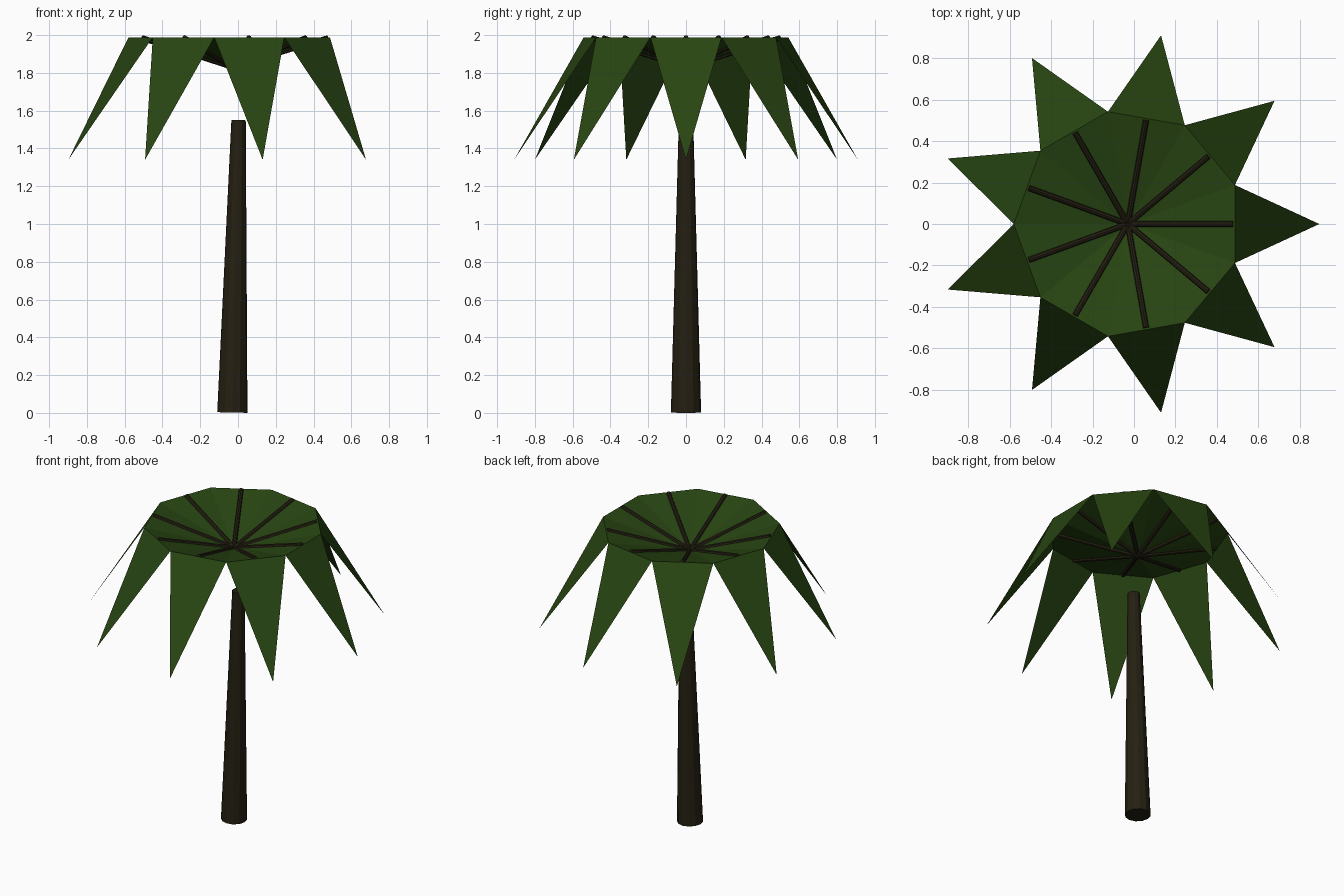
import bpy, bmesh, math
from mathutils import Vector

if "Cube" in bpy.data.objects:
    bpy.data.objects.remove(bpy.data.objects["Cube"])

CX = -0.03          # canopy centre in x
LEAVES = 9
STEP = 2 * math.pi / LEAVES
HUB_Z, RIM_Z, TIP_Z = 1.83, 1.988, 1.34


def material(name, rgb):
    m = bpy.data.materials.new(name)
    m.diffuse_color = (*rgb, 1)
    m.use_nodes = True
    m.node_tree.nodes["Principled BSDF"].inputs["Base Color"].default_value = m.diffuse_color
    return m


green = material("palm green", (0.021, 0.060, 0.006))
brown = material("dark bark", (0.018, 0.014, 0.006))


def finish(name, bm, mat):
    mesh = bpy.data.meshes.new(name)
    bm.to_mesh(mesh)
    bm.free()
    mesh.materials.append(mat)
    obj = bpy.data.objects.new(name, mesh)
    bpy.context.collection.objects.link(obj)
    return obj


def polar(radius, angle, z):
    return Vector((CX + radius * math.cos(angle), radius * math.sin(angle), z))


def add_rod(bm, start, end, r1, r2, sides):
    """Capped, tapered cylinder between two points."""
    axis = end - start
    matrix = axis.to_track_quat('Z', 'Y').to_matrix().to_4x4()
    matrix.translation = (start + end) / 2
    bmesh.ops.create_cone(bm, cap_ends=True, segments=sides, radius1=r1,
                          radius2=r2, depth=axis.length, matrix=matrix)


# Trunk: tapered and slightly leaning
bm = bmesh.new()
add_rod(bm, Vector((-0.03, 0, 0.002)), Vector((0.003, 0, 1.55)), 0.08, 0.038, 12)
trunk = finish("trunk", bm, brown)

# Canopy: sunken dish with drooping pointed leaf ends
bm = bmesh.new()
hub = bm.verts.new(polar(0, 0, HUB_Z))
rim = [bm.verts.new(polar(0.55, (i - 0.5) * STEP, RIM_Z)) for i in range(LEAVES)]
for i in range(LEAVES):
    a, b = rim[i], rim[(i + 1) % LEAVES]
    tip = bm.verts.new(polar(0.924, i * STEP, TIP_Z))
    bm.faces.new((hub, a, b))
    bm.faces.new((a, tip, b))
finish("leaf_canopy", bm, green)

# Ribs: one stem along the middle of every leaf
bm = bmesh.new()
for i in range(LEAVES):
    add_rod(bm, polar(0, 0, HUB_Z), polar(0.508, i * STEP, RIM_Z - 0.002),
            0.014, 0.014, 8)
ribs = finish("leaf_ribs", bm, brown)

# Rounded shading on the wooden parts
for obj in (trunk, ribs):
    bpy.ops.object.select_all(action='DESELECT')
    obj.select_set(True)
    bpy.context.view_layer.objects.active = obj
    bpy.ops.object.shade_smooth_by_angle(angle=math.radians(25))
